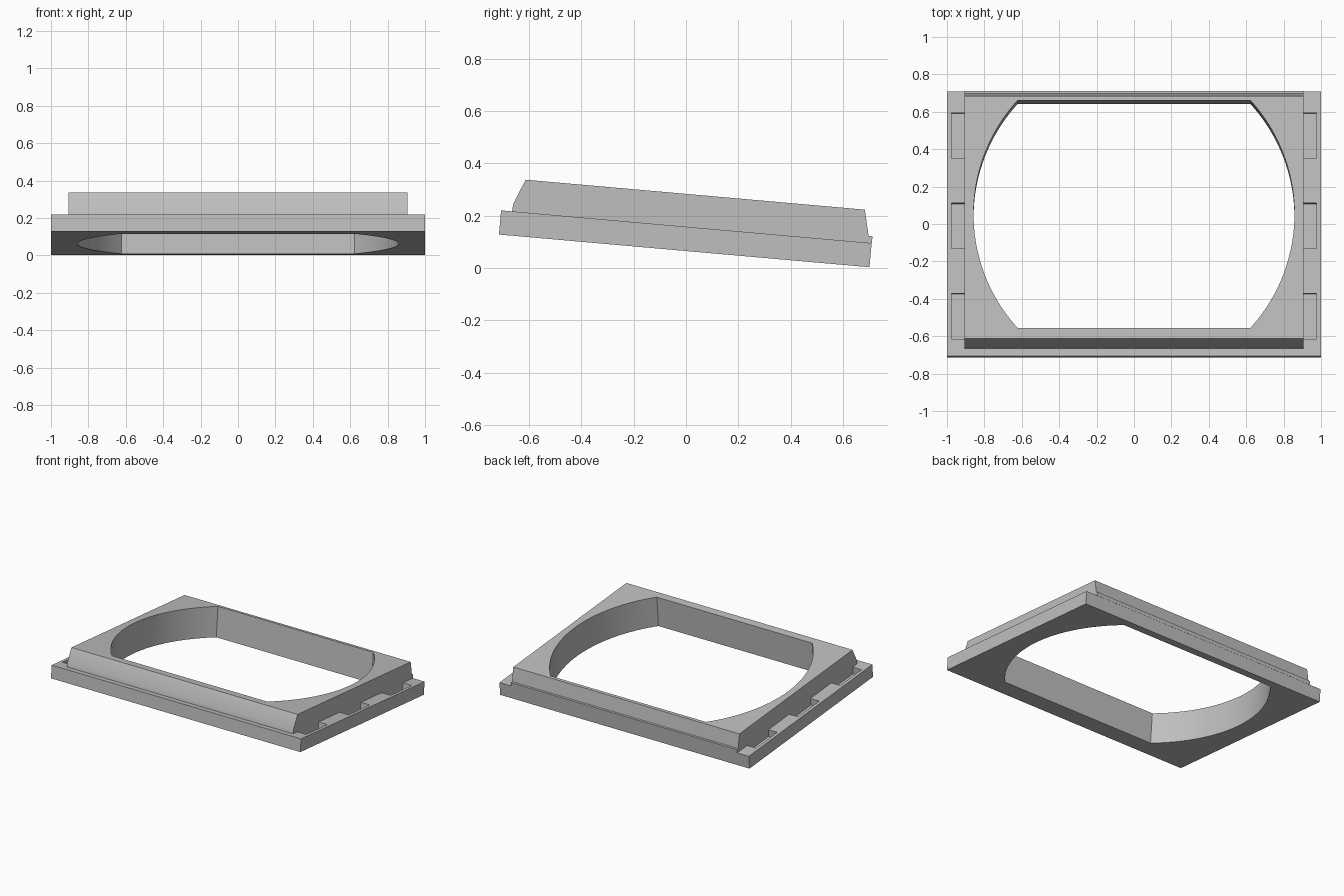
import bpy
import bmesh
import math
from mathutils import Matrix

cube = bpy.data.objects.get("Cube")
if cube:
    bpy.data.objects.remove(cube, do_unlink=True)

TILT = Matrix.Rotation(math.radians(-5.04), 4, "X")
BOTTOM, DECK, TOP = 0.0645, 0.157, 0.282
BLOCK_HALF = 0.907

grey = bpy.data.materials.new("plain grey")
grey.use_nodes = True
grey.diffuse_color = (0.52, 0.52, 0.52, 1)
grey.node_tree.nodes["Principled BSDF"].inputs["Base Color"].default_value = grey.diffuse_color


def prism(name, points, offset):
    """Extrude a closed loop of 3D points by an offset vector."""
    bm = bmesh.new()
    face = bm.faces.new([bm.verts.new(p) for p in points])
    ext = bmesh.ops.extrude_face_region(bm, geom=[face])
    verts = [g for g in ext["geom"] if isinstance(g, bmesh.types.BMVert)]
    bmesh.ops.translate(bm, verts=verts, vec=offset)
    bmesh.ops.recalc_face_normals(bm, faces=bm.faces)
    mesh = bpy.data.meshes.new(name)
    bm.to_mesh(mesh)
    bm.free()
    mesh.materials.append(grey)
    obj = bpy.data.objects.new(name, mesh)
    bpy.context.collection.objects.link(obj)
    return obj


def side_prism(name, profile, x0, x1):
    return prism(name, [(x0, y, z) for y, z in profile], (x1 - x0, 0, 0))


def box_profile(y0, y1, z0, z1):
    return [(y0, z0), (y1, z0), (y1, z1), (y0, z1)]


# Base plate and the raised block with sloped front and rear lip
base = side_prism("base_plate", box_profile(-0.723, 0.698, BOTTOM, DECK), -1, 1)
block = side_prism("raised_block", [
    (-0.681, DECK), (-0.679, 0.186), (-0.64, TOP), (0.661, TOP),
    (0.684, 0.183), (0.699, 0.183), (0.699, DECK)], -BLOCK_HALF, BLOCK_HALF)

# Opening: straight front and back edges, bowed sides
half_y, corner_x, bulge, mid_y = 0.61, 0.623, 0.235, 0.028
radius = (half_y ** 2 + bulge ** 2) / (2 * bulge)
sweep = math.asin(half_y / radius)
centre = corner_x + bulge - radius
steps = 40
arc = []
for i in range(steps + 1):
    a = -sweep + 2 * sweep * i / steps
    arc.append((centre + radius * math.cos(a), radius * math.sin(a)))
outline = arc + [(-x, -y) for x, y in arc]
opening = prism("opening_cutter", [(x, y + mid_y, -0.2) for x, y in outline], (0, 0, 0.8))

# Three shallow pockets along each side of the base
pockets = []
for side in (-1, 1):
    for y in (-0.508, -0.023, 0.461):
        pockets.append(side_prism("pocket_cutter", box_profile(y - 0.122, y + 0.122, DECK - 0.05, DECK + 0.1),
                                  side * BLOCK_HALF, side * 0.977))


def cut(obj, cutters):
    for cutter in cutters:
        cutter.hide_render = True
        mod = obj.modifiers.new("cut", "BOOLEAN")
        mod.operation = "DIFFERENCE"
        mod.solver = "EXACT"
        mod.object = cutter
    graph = bpy.context.evaluated_depsgraph_get()
    mesh = bpy.data.meshes.new_from_object(obj.evaluated_get(graph))
    obj.modifiers.clear()
    obj.data = mesh


cut(base, [opening] + pockets)
cut(block, [opening])
for cutter in [opening] + pockets:
    bpy.data.objects.remove(cutter, do_unlink=True)

# Lean the whole frame and smooth only the bowed walls
for obj in (base, block):
    obj.data.transform(TILT)
    bpy.ops.object.select_all(action="DESELECT")
    obj.select_set(True)
    bpy.context.view_layer.objects.active = obj
    bpy.ops.object.shade_smooth_by_angle(angle=math.radians(20))
